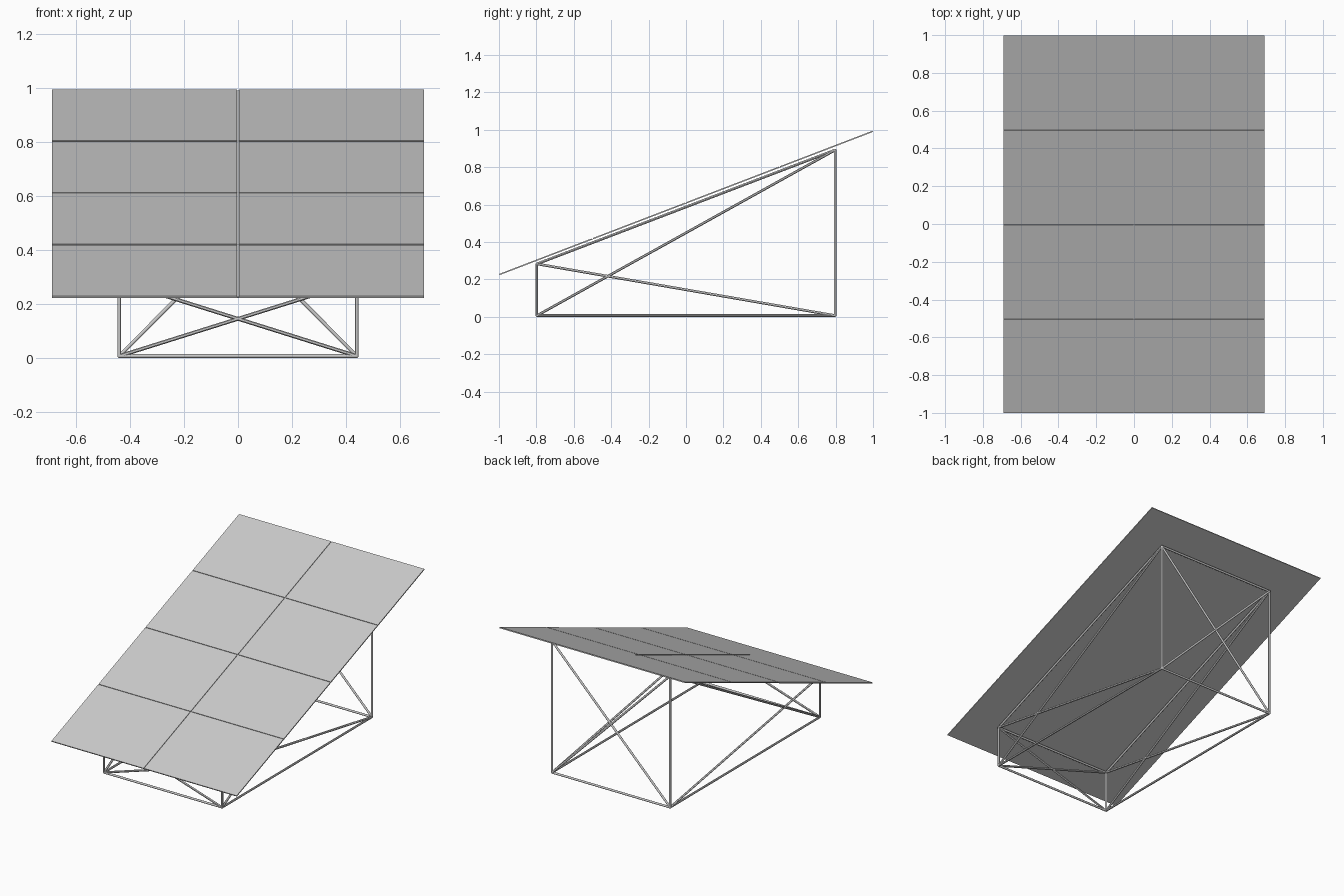
import bpy, math
from mathutils import Vector

if "Cube" in bpy.data.objects:
    bpy.data.objects.remove(bpy.data.objects["Cube"])

R = 0.007                      # strut radius
X, Y = 0.44, 0.797             # strut frame half sizes
LOW, HIGH = 0.283, 0.892       # heights of the front and rear corners
SLOPE = math.atan2(0.767, 2.0)
LENGTH = 2.0 / math.cos(SLOPE) - 0.004
WIDTH = 1.38
U = Vector((0, math.cos(SLOPE), math.sin(SLOPE)))
N = Vector((0, -math.sin(SLOPE), math.cos(SLOPE)))
CENTRE = Vector((0, 0, 0.6085))


def strut(name, a, b):
    a, b = Vector(a), Vector(b)
    d = b - a
    bpy.ops.mesh.primitive_cylinder_add(vertices=12, radius=R, depth=d.length, location=(a + b) / 2,
                                        rotation=d.to_track_quat('Z', 'Y').to_euler())
    o = bpy.context.object
    o.name = name
    bpy.ops.object.shade_smooth_by_angle()


def slab(name, x, u, n, size):
    # box lying in the tilted panel plane
    bpy.ops.mesh.primitive_cube_add(size=1, location=CENTRE + Vector((x, 0, 0)) + U * u + N * n,
                                    rotation=(SLOPE, 0, 0))
    o = bpy.context.object
    o.name = name
    o.scale = size


# Tilted backing sheet with eight panels on top
slab("backing_sheet", 0, 0, -0.0015, (WIDTH, LENGTH, 0.003))
GAP = 0.007
pw, pl = (WIDTH - GAP) / 2, (LENGTH - 3 * GAP) / 4
for i in (-0.5, 0.5):
    for j in (-1.5, -0.5, 0.5, 1.5):
        slab("panel", i * (pw + GAP), j * (pl + GAP), 0.002, (pw, pl, 0.004))

# Side trusses: post pair, rails and cross braces
for s in (-X, X):
    fb, ft = (s, -Y, R), (s, -Y, LOW)
    rb, rt = (s, Y, R), (s, Y, HIGH)
    strut("front_post", fb, ft)
    strut("rear_post", rb, rt)
    strut("side_bottom_rail", fb, rb)
    strut("side_top_rail", ft, rt)
    strut("side_brace_rising", fb, rt)
    strut("side_brace_falling", ft, rb)

# Front and rear trusses
for name, y, h in (("front", -Y, LOW), ("rear", Y, HIGH)):
    strut(name + "_bottom_rail", (-X, y, R), (X, y, R))
    strut(name + "_top_rail", (-X, y, h), (X, y, h))
    for s in (-1, 1):
        strut(name + "_brace", (-s * X, y, R), (s * X, y, h))

# Small joint balls at the frame corners
for s in (-X, X):
    for y, z in ((-Y, R), (-Y, LOW), (Y, R), (Y, HIGH)):
        bpy.ops.mesh.primitive_uv_sphere_add(segments=12, ring_count=8, radius=R, location=(s, y, z))
        bpy.context.object.name = "corner_joint"
        bpy.ops.object.shade_smooth_by_angle()
